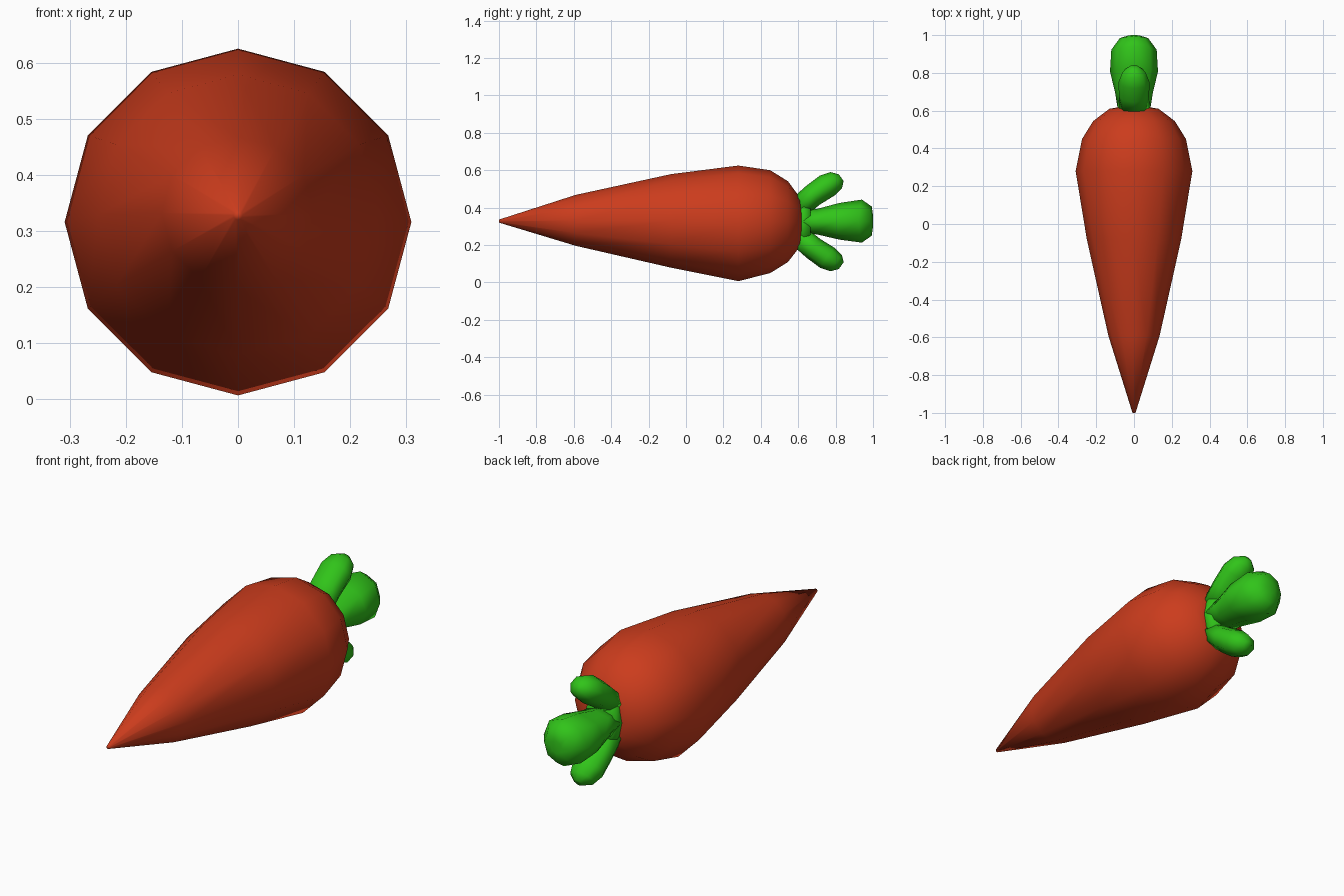
import bpy, bmesh, math
from mathutils import Vector

if "Cube" in bpy.data.objects:
    bpy.data.objects.remove(bpy.data.objects["Cube"])

CZ = 0.316


def material(name, color):
    m = bpy.data.materials.new(name)
    m.diffuse_color = (*color, 1)
    m.use_nodes = True
    m.node_tree.nodes["Principled BSDF"].inputs["Base Color"].default_value = m.diffuse_color
    return m


def loft(name, rings, sides, mat, bend=0.0, phase=0.0):
    # ring: (y, z, half width, half thickness, tilt of the section about x)
    bm = bmesh.new()
    loops = []
    for i, (y, z, rx, rz, tilt) in enumerate(rings):
        loop = []
        for k in range(sides):
            a = math.tau * k / sides + phase
            x, t = rx * math.cos(a), rz * math.sin(a)
            sag = bend * x * x * i / (len(rings) - 1)
            loop.append(bm.verts.new((
                x,
                y - t * math.sin(tilt) - sag * math.cos(tilt),
                z + t * math.cos(tilt) - sag * math.sin(tilt))))
        loops.append(loop)
    for a, b in zip(loops, loops[1:]):
        for k in range(sides):
            n = (k + 1) % sides
            bm.faces.new((a[k], a[n], b[n], b[k]))
    for loop, ring in ((loops[0], rings[0]), (loops[-1], rings[-1])):
        c = bm.verts.new(Vector((0, ring[0], ring[1])))
        for k in range(sides):
            bm.faces.new((loop[k], loop[(k + 1) % sides], c))
    bmesh.ops.recalc_face_normals(bm, faces=bm.faces)
    for f in bm.faces:
        f.smooth = True
    me = bpy.data.meshes.new(name)
    bm.to_mesh(me)
    bm.free()
    me.materials.append(mat)
    ob = bpy.data.objects.new(name, me)
    bpy.context.collection.objects.link(ob)
    return ob


orange = material("root_red", (0.60, 0.045, 0.012))
green = material("leaf_green", (0.03, 0.55, 0.01))

# Tapering twelve-sided root
profile = [(-1.0, 0.008, 0.328), (-0.59, 0.136, 0.332), (-0.08, 0.25, 0.329),
           (0.28, 0.309, CZ), (0.45, 0.275, 0.325), (0.545, 0.216, 0.325),
           (0.61, 0.13, 0.323), (0.62, 0.07, 0.323)]
loft("carrot_root", [(y, z, r, r, 0) for y, r, z in profile], 12, orange)

# Shared base of the leaves
loft("leaf_base", [(0.59, 0.323, 0.085, 0.13, 0), (0.63, 0.323, 0.088, 0.135, 0),
                   (0.665, 0.323, 0.085, 0.10, 0)], 10, green)

# Large middle leaf
loft("middle_leaf", [(0.60, 0.325, 0.085, 0.06, 0), (0.70, 0.325, 0.10, 0.068, 0),
                     (0.82, 0.327, 0.127, 0.098, 0), (0.94, 0.328, 0.12, 0.115, 0),
                     (0.993, 0.328, 0.075, 0.078, 0), (1.0, 0.328, 0.03, 0.03, 0)],
     8, green, bend=2.0)

# Two small leaves, mirrored above and below
for name, s in (("upper_leaf", 1), ("lower_leaf", -1)):
    path = [(0.605, 0.078, 0.078, 0.06), (0.68, 0.142, 0.08, 0.062),
            (0.755, 0.193, 0.082, 0.066), (0.803, 0.222, 0.062, 0.053),
            (0.83, 0.235, 0.022, 0.022)]
    loft(name, [(y, 0.325 + s * d, rx, rz, s * 0.62) for y, d, rx, rz in path],
         8, green, bend=1.0)
